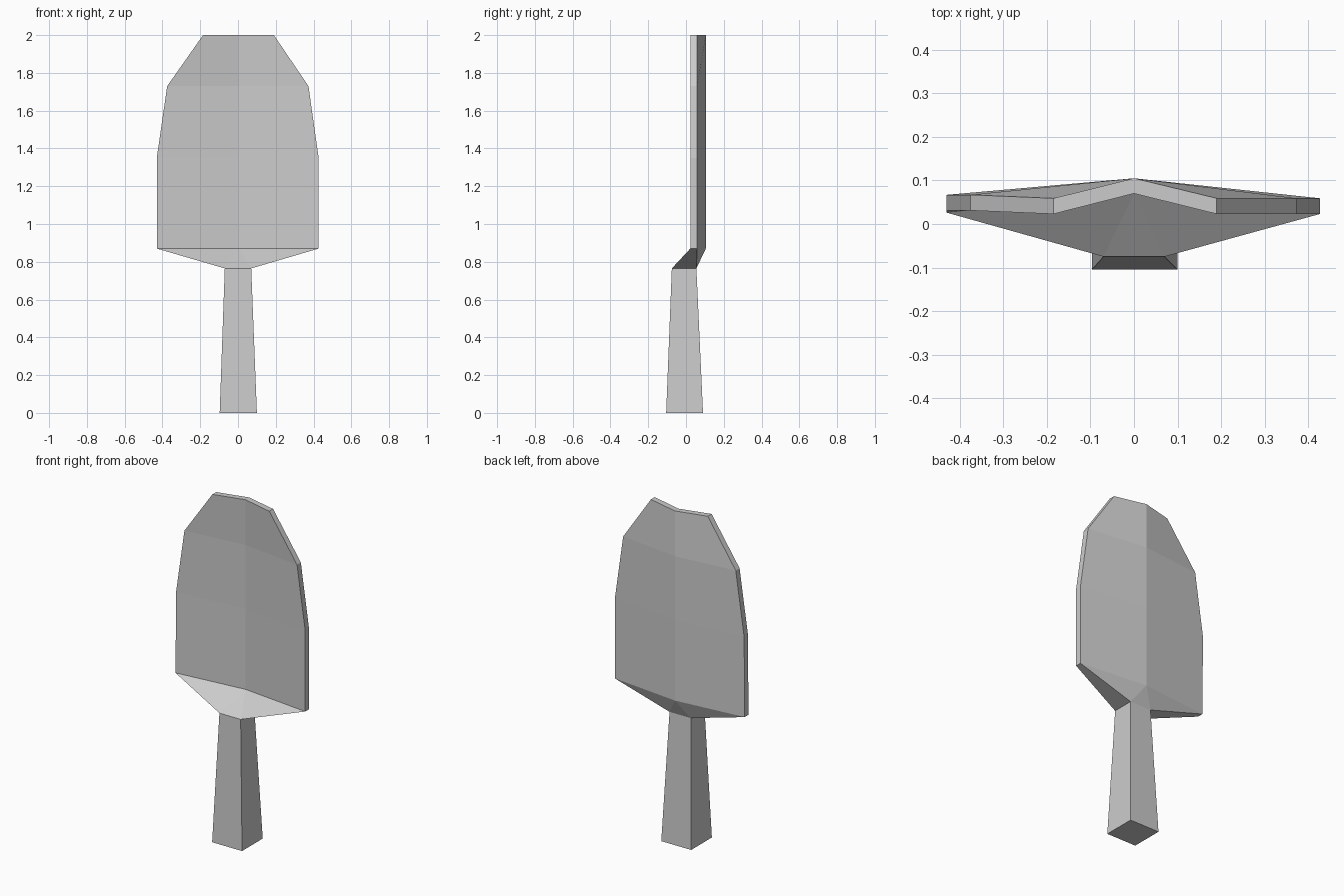
import bpy, bmesh

if "Cube" in bpy.data.objects:
    bpy.data.objects.remove(bpy.data.objects["Cube"])


def finish(name, bm):
    bmesh.ops.recalc_face_normals(bm, faces=bm.faces)
    mesh = bpy.data.meshes.new(name)
    bm.to_mesh(mesh)
    bm.free()
    bpy.context.collection.objects.link(bpy.data.objects.new(name, mesh))


def loop(bm, points):
    return [bm.verts.new(p) for p in points]


def bridge(bm, a, b):
    n = len(a)
    for i in range(n):
        j = (i + 1) % n
        bm.faces.new((a[i], a[j], b[j], b[i]))


def rect(x0, x1, y0, y1, z):
    # front left, front right, back right, back left
    return [(x0, y0, z), (x1, y0, z), (x1, y1, z), (x0, y1, z)]


NECK = rect(-0.07, 0.07, -0.075, 0.055, 0.765)

# Tapered square handle
bm = bmesh.new()
bottom = loop(bm, rect(-0.097, 0.1, -0.105, 0.09, 0))
top = loop(bm, NECK)
bridge(bm, bottom, top)
bm.faces.new(bottom)
bm.faces.new(top)
finish("handle", bm)

# Blade: V-shaped section lofted upward; rows are left x, right x, z, left edge lift
rows = [(-0.43, 0.427, 0.87, 0.003), (-0.43, 0.427, 1.35, 0.008),
        (-0.375, 0.373, 1.73, 0.008), (-0.185, 0.19, 2.0, 0)]
bm = bmesh.new()
rings = [loop(bm, [(xl, 0.023 + d, z), (0, 0.07, z), (xr, 0.023, z),
                   (xr, 0.059, z), (0, 0.105, z), (xl, 0.059 + d, z)])
         for xl, xr, z, d in rows]
for a, b in zip(rings, rings[1:]):
    bridge(bm, a, b)

# Flat tip, split along the centre crease
fl, fc, fr, br, bc, bl = rings[-1]
bm.faces.new((fl, fc, bc, bl))
bm.faces.new((fc, fr, br, bc))

# Flared shoulder joining the handle to the blade
fl, fc, fr, br, bc, bl = rings[0]
neck = loop(bm, NECK)
for n0, n1, e0, mid, e1 in ((neck[0], neck[1], fl, fc, fr),
                            (neck[2], neck[3], br, bc, bl)):
    bm.faces.new((n0, n1, mid))
    bm.faces.new((n0, mid, e0))
    bm.faces.new((n1, e1, mid))
bm.faces.new((neck[1], neck[2], br, fr))
bm.faces.new((neck[3], neck[0], fl, bl))
bm.faces.new(neck)
finish("blade", bm)
